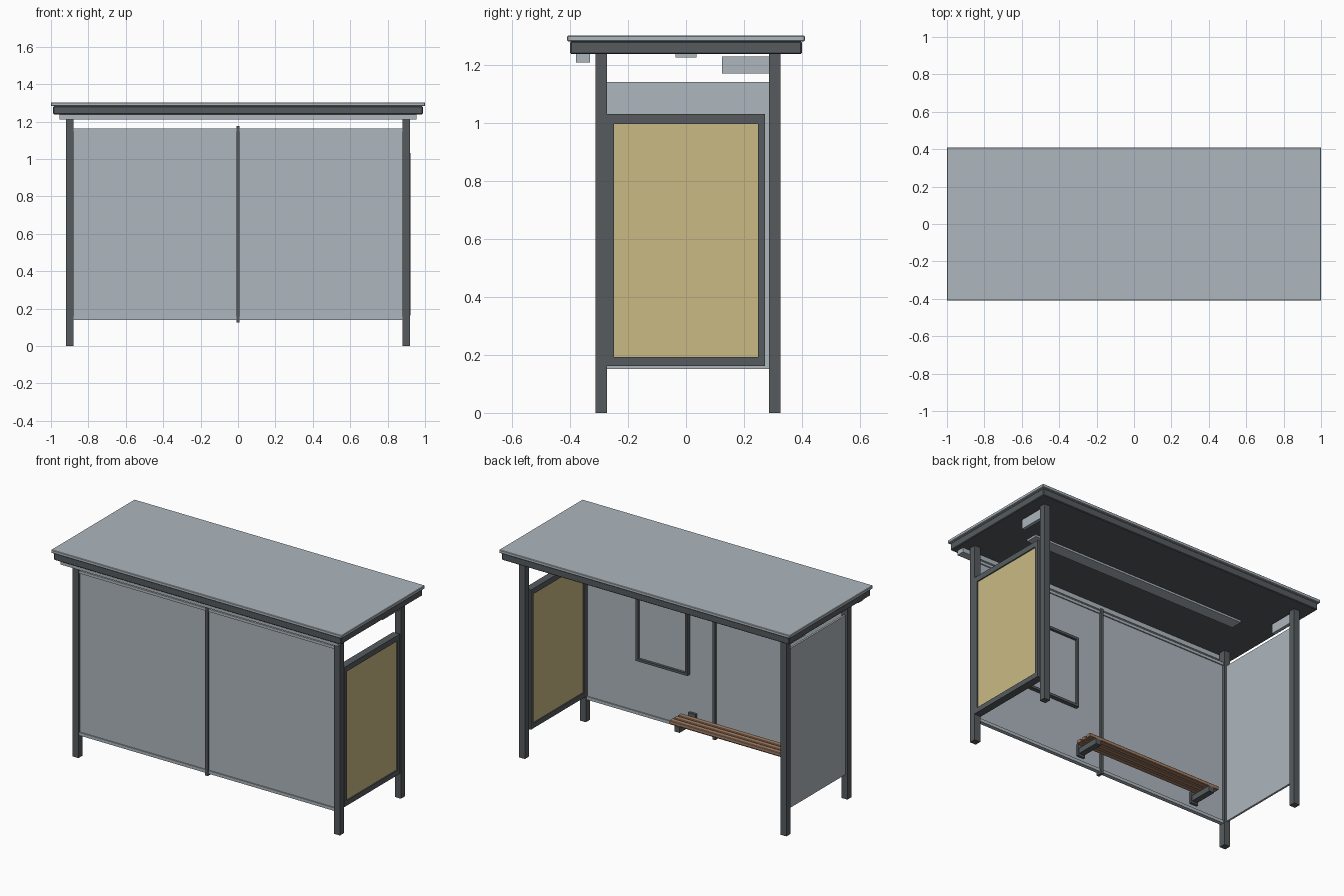
import bpy

old = bpy.data.objects.get("Cube")
if old:
    bpy.data.objects.remove(old, do_unlink=True)


def material(name, rgb):
    m = bpy.data.materials.new(name)
    m.use_nodes = True
    m.diffuse_color = (*rgb, 1)
    m.node_tree.nodes["Principled BSDF"].inputs["Base Color"].default_value = (*rgb, 1)
    return m


DARK = material("dark_steel", (0.093, 0.105, 0.112))
PALE = material("pale_grey", (0.42, 0.47, 0.51))
TAN = material("tan_panel", (0.584, 0.491, 0.227))
WOOD = material("bench_wood", (0.36, 0.21, 0.125))


def box(name, xs, ys, zs, mat, bevel=0):
    """Box spanning the given (min, max) range on each axis."""
    bpy.ops.mesh.primitive_cube_add(size=1)
    ob = bpy.context.object
    ob.name = name
    for v in ob.data.vertices:
        v.co = [r[0] if c < 0 else r[1] for c, r in zip(v.co, (xs, ys, zs))]
    ob.data.materials.append(mat)
    if bevel:
        mod = ob.modifiers.new("edge", "BEVEL")
        mod.width = bevel
        mod.segments = 1
    return ob


def around(c, half):
    return (c - half, c + half)


# Roof
box("roof_cover", (-1, 1), (-0.41, 0.41), (1.282, 1.302), PALE, 0.003)
box("roof_frame", (-0.988, 0.988), (-0.4, 0.4), (1.238, 1.282), DARK, 0.004)
box("gutter", (-0.955, 0.955), (-0.379, -0.331), (1.21, 1.239), PALE)
box("ceiling_light", (-0.74, 0.74), (-0.037, 0.037), (1.226, 1.239), PALE)

# Posts and the small signs beside the open-side posts
WALL = -0.292
for side, x in (("right", -0.9), ("left", 0.9)):
    for row, y in (("front", WALL), ("rear", 0.307)):
        box(f"{side}_{row}_post", around(x, 0.02), around(y, 0.02), (0, 1.24), DARK)
    box(f"{side}_sign", around(x, 0.01), (0.124, 0.288), (1.172, 1.231), PALE)

# Long glazed wall with rails and centre mullion
box("wall_glass", (-0.88, 0.88), around(WALL, 0.005), (0.15, 1.155), PALE)
for name, zs in (("bottom_rail", (0.138, 0.157)), ("top_rail", (1.146, 1.163))):
    box(name, (-0.88, 0.88), around(WALL, 0.012), zs, PALE)
box("mullion", around(0, 0.009), around(WALL, 0.018), (0.125, 1.177), DARK)

# Glazed end wall
box("end_glass", around(-0.9, 0.006), (-0.272, 0.287), (0.152, 1.143), PALE)

# Advertising panel in the other end
for name, ys in (("front", (-0.272, -0.248)), ("rear", (0.248, 0.272))):
    box(f"panel_{name}_stile", around(0.9, 0.023), ys, (0.162, 1.031), DARK)
for name, zs in (("bottom", (0.162, 0.193)), ("top", (0.997, 1.031))):
    box(f"panel_{name}_bar", around(0.9, 0.023), (-0.248, 0.248), zs, DARK)
box("panel_poster", around(0.9, 0.016), (-0.248, 0.248), (0.193, 0.997), TAN)

# Timetable case on the inside of the long wall
CASE_Y = (-0.287, -0.262)
for name, xs in (("left", (0.515, 0.53)), ("right", (0.175, 0.19))):
    box(f"case_{name}_stile", xs, CASE_Y, (0.48, 0.92), DARK)
for name, zs in (("bottom", (0.48, 0.495)), ("top", (0.905, 0.92))):
    box(f"case_{name}_bar", (0.19, 0.515), CASE_Y, zs, DARK)
box("case_sheet", (0.19, 0.515), (-0.287, -0.278), (0.495, 0.905), PALE)

# Bench: three slats on two wall brackets
for i in range(3):
    box(f"bench_slat_{i + 1}", (-0.72, 0.207), around(-0.229 + i * 0.041, 0.017),
        (0.224, 0.247), WOOD, 0.003)
for side, x in (("left", 0.15), ("right", -0.665)):
    box(f"bench_{side}_arm", around(x, 0.018), (-0.287, -0.125), (0.19, 0.224), DARK)
    box(f"bench_{side}_wall_plate", around(x, 0.025), (-0.287, -0.272), (0.178, 0.25), DARK)
